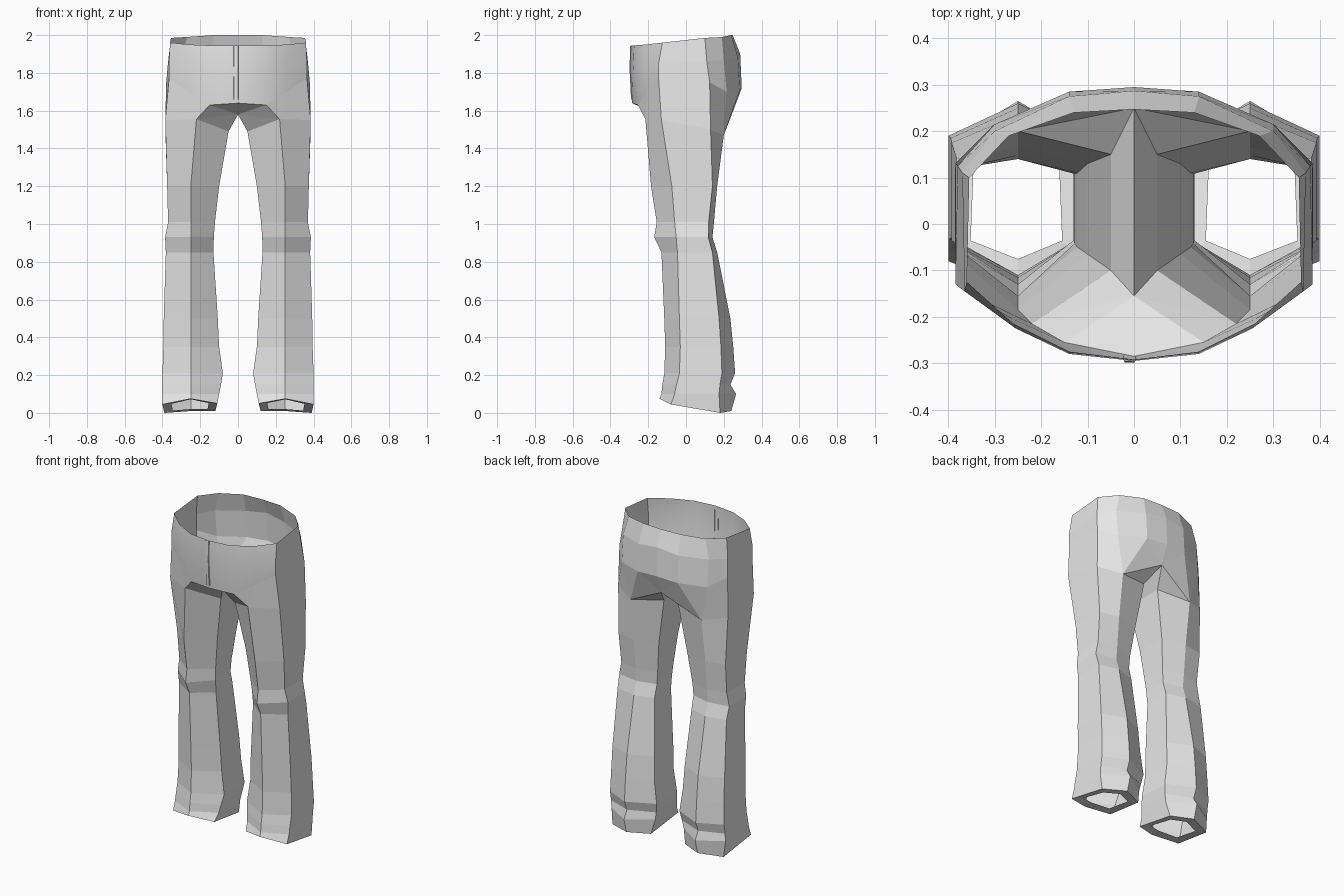
import bpy, bmesh

cloth = bpy.data.materials.new("grey cloth")
cloth.diffuse_color = (0.8, 0.8, 0.8, 1)


def finish(name, bm, mirror=False):
    me = bpy.data.meshes.new(name)
    bm.to_mesh(me)
    bm.free()
    ob = bpy.data.objects.new(name, me)
    bpy.context.collection.objects.link(ob)
    me.materials.append(cloth)
    if mirror:
        m = ob.modifiers.new("mirror", 'MIRROR')
        m.use_clip = True
        m.merge_threshold = 0.002
    return ob


bm = bmesh.new()


def ring(points):
    return [bm.verts.new(p) for p in points]


def bridge(a, b, closed, smooth=()):
    n = len(a)
    for i in range(n if closed else n - 1):
        j = (i + 1) % n
        f = bm.faces.new((a[i], a[j], b[j], b[i]))
        f.smooth = i in smooth


# leg: z, inner x, outer x, then y of front, outer front, outer back, back
levels = [
    (0.10, 0.10, 0.400, -0.130, -0.060, 0.175, 0.265),
    (0.15, 0.09, 0.400, -0.125, -0.050, 0.180, 0.235),
    (0.21, 0.08, 0.400, -0.115, -0.035, 0.190, 0.260),
    (0.35, 0.10, 0.395, -0.110, -0.030, 0.185, 0.250),
    (0.50, 0.107, 0.393, -0.115, -0.035, 0.175, 0.235),
    (0.85, 0.13, 0.382, -0.130, -0.045, 0.140, 0.165),
    (0.93, 0.128, 0.386, -0.168, -0.052, 0.118, 0.140),
    (1.01, 0.122, 0.370, -0.155, -0.060, 0.120, 0.148),
    (1.20, 0.10, 0.375, -0.185, -0.075, 0.140, 0.165),
]
# slanted hem, turned-in edge first
hem = [(0.25, -0.14, 0.075), (0.40, -0.08, 0.045), (0.39, 0.18, 0.0),
       (0.25, 0.24, 0.01), (0.12, 0.18, 0.01), (0.11, -0.08, 0.05)]
lip = [(0.25 + (x - 0.25) * 0.68, 0.05 + (y - 0.05) * 0.66, z * 0.8 + 0.012)
       for x, y, z in hem]
rings = [ring(lip), ring(hem)]
for z, xi, xo, yf, yof, yob, yb in levels:
    rings.append(ring([(0.25, yf, z), (xo, yof, z), (xo, yob, z),
                       (0.25, yb, z), (xi, yob - 0.01, z), (xi, yof + 0.01, z)]))
rings.append(ring([(0.22, -0.215, 1.555), (0.385, -0.13, 1.55), (0.385, 0.13, 1.50),
                   (0.25, 0.20, 1.47), (0.05, 0.15, 1.50), (0.05, -0.10, 1.49)]))
for a, b in zip(rings, rings[1:]):
    bridge(a, b, True)
F, OF, OB, B, IB, IF = rings[-1]

# hips: half rings from centre front round to centre back
low = ring([(0, -0.285, 1.64), (0.15, -0.255, 1.63), (0.26, -0.205, 1.70),
            (0.365, -0.145, 1.77), (0.38, 0.125, 1.75), (0.30, 0.215, 1.70),
            (0.14, 0.285, 1.71), (0, 0.295, 1.72)])
mid = ring([(0, -0.295, 1.82), (0.14, -0.28, 1.82), (0.255, -0.225, 1.84),
            (0.365, -0.145, 1.85), (0.37, 0.11, 1.86), (0.30, 0.20, 1.87),
            (0.14, 0.275, 1.88), (0, 0.287, 1.90)])
top = ring([(0, -0.292, 1.945), (0.14, -0.275, 1.945), (0.26, -0.215, 1.95),
            (0.36, -0.125, 1.96), (0.355, 0.10, 1.985), (0.27, 0.19, 1.99),
            (0.13, 0.24, 2.0), (0, 0.247, 2.0)])
bridge(low, mid, False, (0, 1, 2))
bridge(mid, top, False, (0, 1, 2))

# thigh tops, seat and crotch gusset
K1 = bm.verts.new((0, -0.155, 1.58))
K2 = bm.verts.new((0, 0.25, 1.60))
C, F1, F2, OFp, OBp, B2, B1, Cb = low
for f in [(F, OF, OFp, F2), (F, F2, F1), (OF, OB, OBp, OFp), (OB, B, B2, OBp),
          (B, B1, B2), (C, K1, F1), (K1, F, F1), (K1, IF, F),
          (K2, Cb, B1), (K2, B1, B), (K2, B, IB), (K1, K2, IB, IF)]:
    bm.faces.new(f)
bmesh.ops.recalc_face_normals(bm, faces=bm.faces)
finish("trousers", bm, mirror=True)

# fly flap on the centre front
bm = bmesh.new()
path = [(-0.287, 1.66), (-0.295, 1.82), (-0.292, 1.943)]
strip = [[bm.verts.new((x, y - d, z)) for x, d in
          ((-0.024, -0.006), (-0.02, 0.003), (0.0, 0.004), (0.004, -0.002))]
         for y, z in path]
for a, b in zip(strip, strip[1:]):
    bridge(a, b, False)
bmesh.ops.recalc_face_normals(bm, faces=bm.faces)
for f in bm.faces:
    if f.normal.y > 0.3:
        f.normal_flip()
finish("fly", bm)
